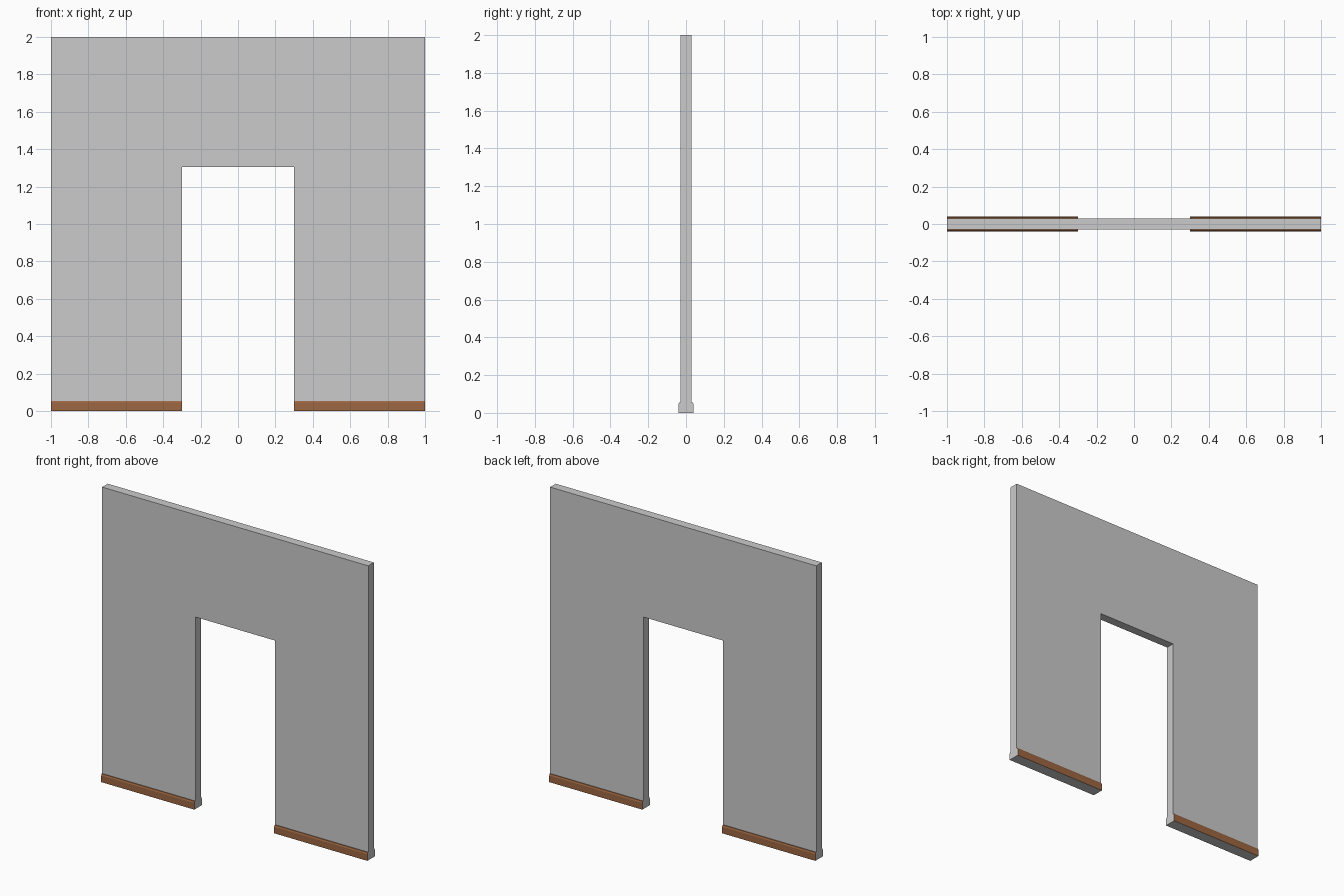
import bpy, bmesh

if "Cube" in bpy.data.objects:
    bpy.data.objects.remove(bpy.data.objects["Cube"])


def material(name, rgb):
    m = bpy.data.materials.new(name)
    m.diffuse_color = (*rgb, 1)
    m.use_nodes = True
    m.node_tree.nodes["Principled BSDF"].inputs["Base Color"].default_value = m.diffuse_color
    return m


plaster = material("grey plaster", (0.6, 0.6, 0.6))
wood = material("brown wood", (0.34, 0.135, 0.055))


def extrude(name, points, direction, mats):
    """Extrude a flat outline along a direction into a closed solid."""
    bm = bmesh.new()
    face = bm.faces.new([bm.verts.new(p) for p in points])
    out = bmesh.ops.extrude_face_region(bm, geom=[face])
    moved = [v for v in out["geom"] if isinstance(v, bmesh.types.BMVert)]
    bmesh.ops.translate(bm, verts=moved, vec=direction)
    bmesh.ops.recalc_face_normals(bm, faces=bm.faces)
    # wood on long front and top faces, plaster on ends and underside
    if len(mats) > 1:
        for f in bm.faces:
            f.material_index = int(abs(f.normal.x) > 0.5 or f.normal.z < -0.5)
    mesh = bpy.data.meshes.new(name)
    bm.to_mesh(mesh)
    bm.free()
    for m in mats:
        mesh.materials.append(m)
    obj = bpy.data.objects.new(name, mesh)
    bpy.context.collection.objects.link(obj)
    return obj


# Wall with doorway
T = 0.03
outline = [(-1, 0), (-0.3, 0), (-0.3, 1.305), (0.3, 1.305),
           (0.3, 0), (1, 0), (1, 2), (-1, 2)]
extrude("wall", [(x, -T, z) for x, z in outline], (0, 2 * T, 0), [plaster])

# Skirting boards on both faces of both legs, with a sloped top edge
profile = [(T, 0), (0.04, 0), (0.04, 0.045), (0.036, 0.055), (T, 0.055)]
for side, s in (("front", -1), ("back", 1)):
    for end, x0 in (("left", -1), ("right", 0.3)):
        extrude(f"{side}_{end}_skirting", [(x0, s * y, z) for y, z in profile],
                (0.7, 0, 0), [wood, plaster])
